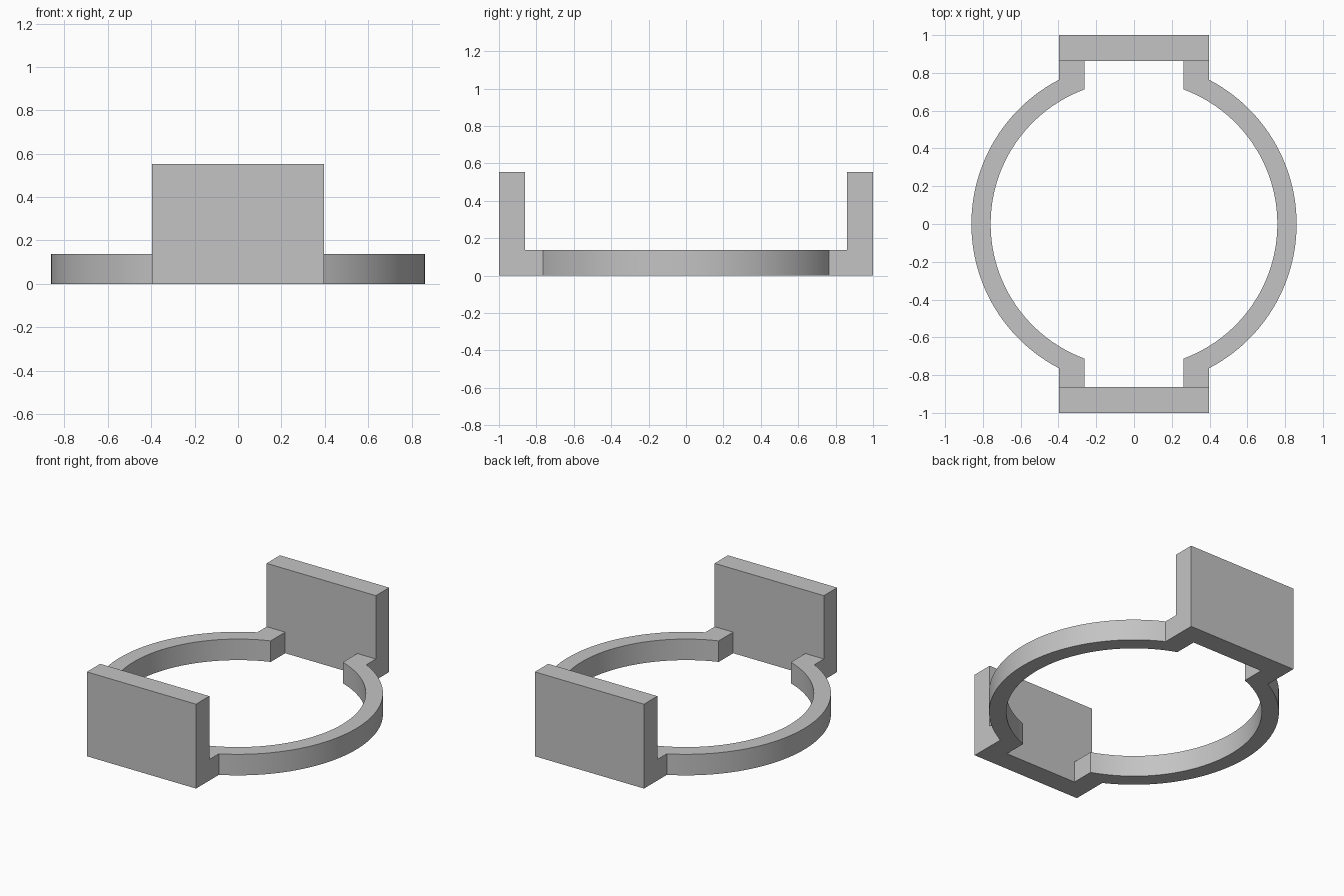
import bpy
import bmesh
from math import acos, cos, sin, pi, radians

cube = bpy.data.objects.get("Cube")
if cube:
    bpy.data.objects.remove(cube, do_unlink=True)

R_OUT, R_IN = 0.861, 0.759        # ring radii
X_OUT, X_IN = 0.396, 0.2615       # half widths of the end brackets
Y_OUT, Y_IN = 1.0, 0.862          # end wall faces
Z_BASE, Z_WALL = 0.138, 0.553     # ring height, wall height
STEPS = 48

grey = bpy.data.materials.new("plain grey")
grey.use_nodes = True
colour = (0.55, 0.55, 0.55, 1)
grey.diffuse_color = colour
grey.node_tree.nodes["Principled BSDF"].inputs["Base Color"].default_value = colour


def make_object(name, bm):
    bmesh.ops.recalc_face_normals(bm, faces=bm.faces)
    mesh = bpy.data.meshes.new(name)
    bm.to_mesh(mesh)
    bm.free()
    mesh.materials.append(grey)
    obj = bpy.data.objects.new(name, mesh)
    bpy.context.collection.objects.link(obj)
    return obj


def arc(radius, half_width):
    """Right-hand arc, from the front bracket to the back one."""
    end = acos(half_width / radius)
    angles = [end * (2 * i / STEPS - 1) for i in range(STEPS + 1)]
    return [(radius * cos(a), radius * sin(a)) for a in angles]


def outline(radius, half_width, y):
    right = [(half_width, -y)] + arc(radius, half_width) + [(half_width, y)]
    return right + [(-px, -py) for px, py in right]


# Base ring with squared brackets at front and back
bm = bmesh.new()
loops = []
for points, z in ((outline(R_OUT, X_OUT, Y_OUT), 0),
                  (outline(R_OUT, X_OUT, Y_OUT), Z_BASE),
                  (outline(R_IN, X_IN, Y_IN), Z_BASE),
                  (outline(R_IN, X_IN, Y_IN), 0)):
    loops.append([bm.verts.new((px, py, z)) for px, py in points])
count = len(loops[0])
for k in range(4):
    a, b = loops[k], loops[(k + 1) % 4]
    for i in range(count):
        j = (i + 1) % count
        bm.faces.new((a[i], a[j], b[j], b[i]))
ring = make_object("base_ring", bm)
bpy.ops.object.select_all(action='DESELECT')
ring.select_set(True)
bpy.context.view_layer.objects.active = ring
bpy.ops.object.shade_smooth_by_angle(angle=radians(20))

# Upright end walls standing on the brackets
for name, side in (("front_wall", -1), ("back_wall", 1)):
    bm = bmesh.new()
    bmesh.ops.create_cube(bm, size=1)
    bmesh.ops.scale(bm, vec=(2 * X_OUT, Y_OUT - Y_IN, Z_WALL - Z_BASE), verts=bm.verts)
    bmesh.ops.translate(bm, vec=(0, side * (Y_OUT + Y_IN) / 2, (Z_WALL + Z_BASE) / 2),
                        verts=bm.verts)
    make_object(name, bm)
